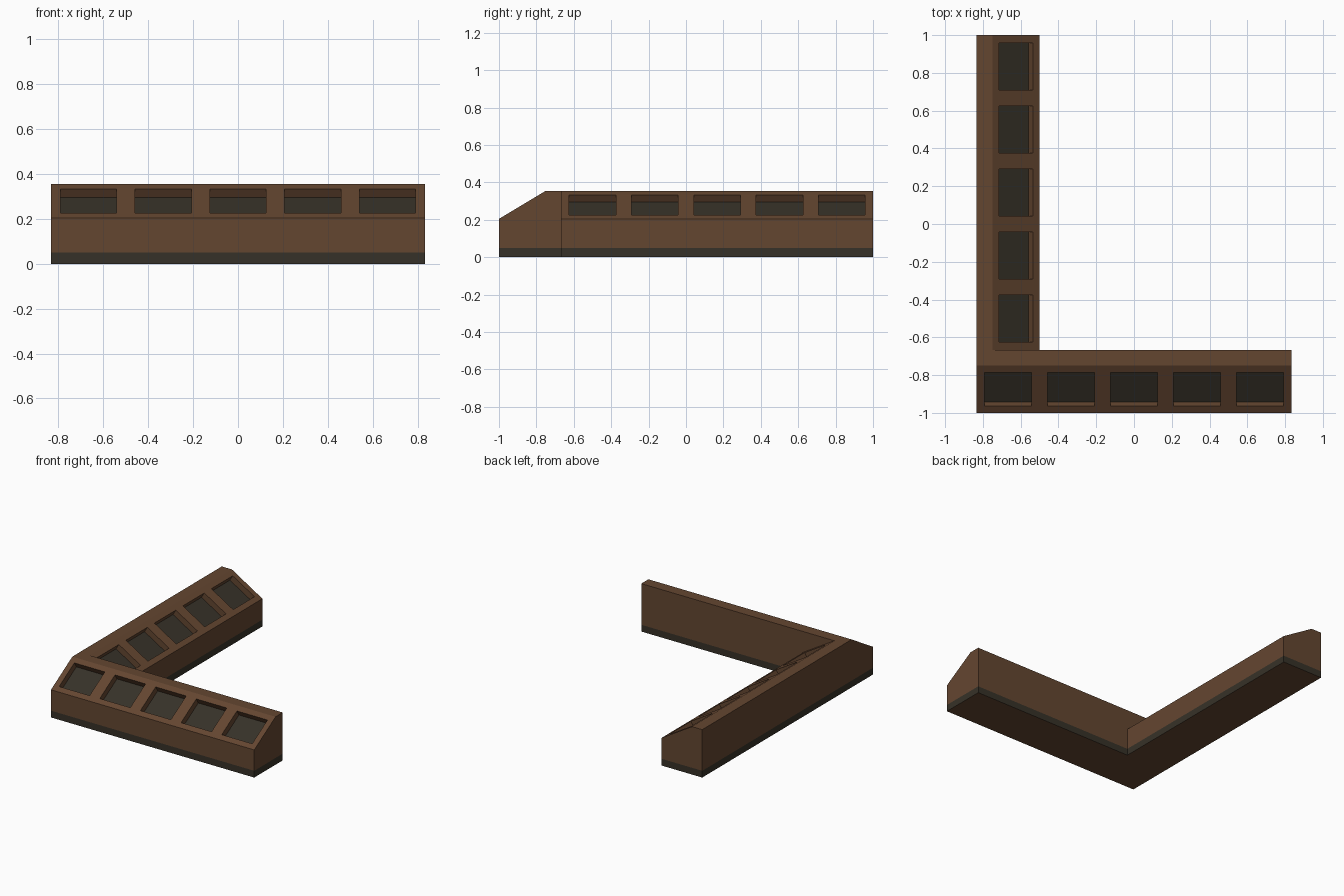
import bpy, bmesh
from math import radians
from mathutils import Matrix

cube = bpy.data.objects.get("Cube")
if cube:
    bpy.data.objects.remove(cube, do_unlink=True)


def make_material(name, rgb):
    mat = bpy.data.materials.new(name)
    mat.use_nodes = True
    mat.diffuse_color = (*rgb, 1)
    mat.node_tree.nodes["Principled BSDF"].inputs["Base Color"].default_value = (*rgb, 1)
    return mat


BROWN = make_material("warm brown", (0.127, 0.061, 0.030))
DARK = make_material("dark olive brown", (0.037, 0.031, 0.021))

CELLS = 5
LENGTH, DEPTH = 5 / 3, 1 / 3
BAND, LIP, TOP, SLOPE = 0.05, 0.205, 0.355, 0.25
# Cross-section (depth, height), clockwise from the front foot
PROFILE = [(0, 0), (0, BAND), (0, LIP), (SLOPE, TOP),
           (DEPTH, TOP), (DEPTH, BAND), (DEPTH, 0)]


def make_counter(name, matrix):
    bm = bmesh.new()
    rings = [[bm.verts.new((LENGTH * (i / CELLS - 0.5), y, z)) for y, z in PROFILE]
             for i in range(CELLS + 1)]
    n = len(PROFILE)
    sloped = []
    # Walls, top and underside, one strip per cell
    for a, b in zip(rings, rings[1:]):
        for j in range(n):
            k = (j + 1) % n
            face = bm.faces.new((a[j], b[j], b[k], a[k]))
            if j == 2:
                sloped.append(face)
            if j in (0, n - 2):
                face.material_index = 1
    # End caps, with the plinth band separate
    for r in (rings[0], rings[-1]):
        bm.faces.new((r[0], r[1], r[5], r[6])).material_index = 1
        bm.faces.new(r[1:6])
    bmesh.ops.recalc_face_normals(bm, faces=bm.faces)
    # Square trays sunk into the sloping front
    bmesh.ops.inset_individual(bm, faces=sloped, thickness=LENGTH / 40, use_even_offset=True)
    bmesh.ops.inset_individual(bm, faces=sloped, thickness=0, depth=-0.045)
    for face in sloped:
        face.material_index = 1

    mesh = bpy.data.meshes.new(name)
    bm.to_mesh(mesh)
    bm.free()
    mesh.materials.append(BROWN)
    mesh.materials.append(DARK)
    obj = bpy.data.objects.new(name, mesh)
    obj.matrix_world = matrix
    bpy.context.collection.objects.link(obj)


# Front counter, and the side counter turned to face the inner corner
make_counter("front_counter", Matrix.Translation((0, -1, 0)))
make_counter("side_counter",
             Matrix.Translation((-0.5, DEPTH / 2, 0)) @ Matrix.Rotation(radians(90), 4, "Z"))
